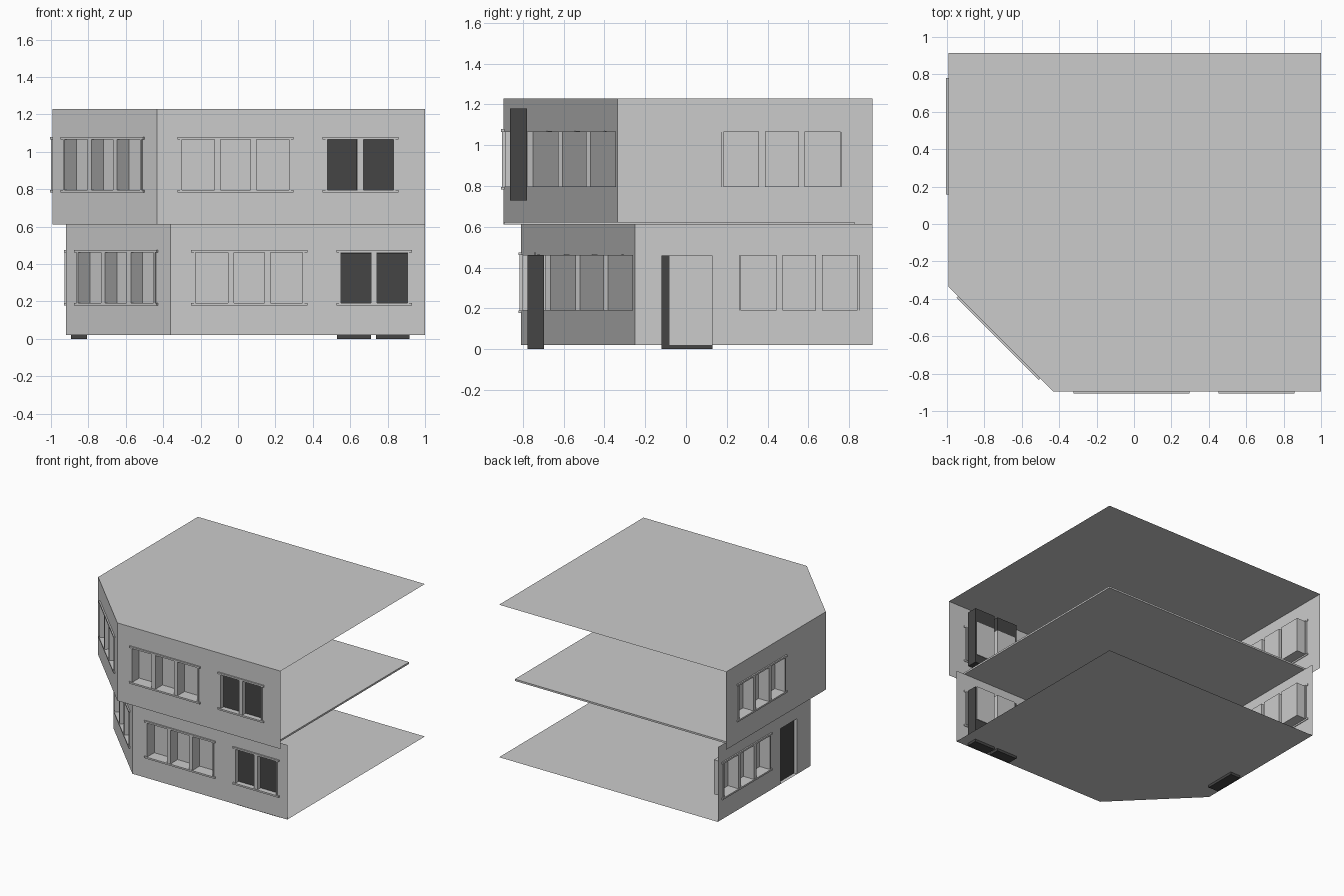
import bpy, bmesh
from mathutils import Vector

if "Cube" in bpy.data.objects:
    bpy.data.objects.remove(bpy.data.objects["Cube"])

DARK = bpy.data.materials.new("dark")
DARK.diffuse_color = (0.06, 0.06, 0.06, 1)
DARK.use_nodes = True
DARK.node_tree.nodes["Principled BSDF"].inputs["Base Color"].default_value = DARK.diffuse_color
UP = Vector((0, 0, 1))


def finish(bm, name, mat=None):
    bmesh.ops.remove_doubles(bm, verts=bm.verts, dist=1e-5)
    me = bpy.data.meshes.new(name)
    bm.to_mesh(me)
    bm.free()
    ob = bpy.data.objects.new(name, me)
    bpy.context.collection.objects.link(ob)
    if mat:
        me.materials.append(mat)
    return ob


def quad(bm, pts):
    return bm.faces.new([bm.verts.new(p) for p in pts])


def plate(name, outline, z, thick=0):
    bm = bmesh.new()
    f = quad(bm, [(x, y, z) for x, y in outline])
    if thick:
        r = bmesh.ops.extrude_face_region(bm, geom=[f])
        vs = [g for g in r["geom"] if isinstance(g, bmesh.types.BMVert)]
        bmesh.ops.translate(bm, verts=vs, vec=(0, 0, thick))
        bmesh.ops.recalc_face_normals(bm, faces=bm.faces)
    return finish(bm, name)


class Wall:
    """Flat wall in local coordinates: s along, d inward, z up."""

    def __init__(self, name, a, b, z0, z1):
        self.name, self.z0, self.z1 = name, z0, z1
        self.o = Vector((*a, 0))
        v = Vector((*b, 0)) - self.o
        self.len, self.u = v.length, v.normalized()
        self.n = self.u.cross(UP)
        self.holes = []

    def p(self, s, d, z):
        return self.o + self.u * s - self.n * d + UP * z

    def box(self, bm, s0, s1, d0, d1, z0, z1):
        vs = [bm.verts.new(self.p(s, d, z)) for z in (z0, z1)
              for s, d in ((s0, d0), (s1, d0), (s1, d1), (s0, d1))]
        for i in ((3, 2, 1, 0), (4, 5, 6, 7), (0, 1, 5, 4), (1, 2, 6, 5), (2, 3, 7, 6), (3, 0, 4, 7)):
            bm.faces.new([vs[k] for k in i])

    def window(self, c, panes, pitch, zb, depth):
        half = panes * pitch / 2
        bm = bmesh.new()
        # sill and header bars
        for z in (0.18, 0.463):
            self.box(bm, c - half - 0.02, c + half + 0.02, -0.011, 0.005, z + zb - 0.002, z + zb + 0.011)
        # side jambs and mullions
        for i in range(panes + 1):
            s = c - half + i * pitch
            w = 0.005 if i in (0, panes) else 0.016
            self.box(bm, s - w, s + w, -0.007, 0.012, zb + 0.19, zb + 0.465)
        finish(bm, self.name + "_window_frame")
        for i in range(panes):
            s = c - half + i * pitch
            self.holes.append((s + (0.004 if i == 0 else 0.014),
                               s + pitch - (0.004 if i == panes - 1 else 0.014),
                               zb + 0.19, zb + 0.463, depth))

    def build(self):
        bm = bmesh.new()
        ss = sorted({0, self.len, *[h[0] for h in self.holes], *[h[1] for h in self.holes]})
        zs = sorted({self.z0, self.z1, *[h[2] for h in self.holes], *[h[3] for h in self.holes]})
        p = self.p
        # wall skin around the openings
        for a, b in zip(ss, ss[1:]):
            for e, f in zip(zs, zs[1:]):
                m, k = (a + b) / 2, (e + f) / 2
                if any(h[0] < m < h[1] and h[2] < k < h[3] for h in self.holes):
                    continue
                quad(bm, [p(a, 0, e), p(b, 0, e), p(b, 0, f), p(a, 0, f)])
        # recessed pockets
        for a, b, e, f, d in self.holes:
            quad(bm, [p(a, 0, e), p(a, d, e), p(a, d, f), p(a, 0, f)])
            quad(bm, [p(b, 0, f), p(b, d, f), p(b, d, e), p(b, 0, e)])
            quad(bm, [p(a, 0, e), p(b, 0, e), p(b, d, e), p(a, d, e)])
            quad(bm, [p(a, d, f), p(b, d, f), p(b, 0, f), p(a, 0, f)])
            quad(bm, [p(a, d, e), p(b, d, e), p(b, d, f), p(a, d, f)])
        finish(bm, self.name)


def outline(dx, dy, right, back, inset=0.0):
    return [(-0.92 + dx + inset, back), (-0.92 + dx + inset, -0.25 + dy),
            (-0.36 + dx, -0.81 + dy + inset), (right, -0.81 + dy + inset), (right, back)]


def storey(name, dx, dy, zb, z0, z1, box_z):
    pts = outline(dx, dy, 1.0, 0.915)
    left, corner, front = [Wall(f"{name}_{n}_wall", pts[i], pts[i + 1], z0, z1)
                           for i, n in enumerate(("left", "corner", "front"))]
    left.window(0.915 - (0.555 + dy), 3, 0.194, zb, 0.085)
    corner.window((0.272) * 2 ** 0.5, 3, 0.194, zb, 0.085)
    front.window(0.42, 3, 0.194, zb, 0.085)
    front.window(1.088, 2, 0.182, zb, 0.12)
    # dark casings behind the double window
    for x in (0.53, 0.738):
        bm = bmesh.new()
        front.box(bm, x + 0.36, x + 0.54, 0.033, 0.115, *box_z)
        finish(bm, name + "_window_casing", DARK)
    # entrance on the left side
    if name == "lower":
        left.holes.append((0.785, 0.995, 0.02, 0.46, 0.12))
        bm = bmesh.new()
        left.box(bm, 0.785, 1.035, 0.027, 0.113, 0.0, 0.46)
        finish(bm, "door_casing", DARK)
    for w in (left, corner, front):
        w.build()


storey("lower", 0, 0, 0, 0.02, 0.612, (0.0, 0.46))
storey("upper", -0.073, -0.085, 0.605, 0.612, 1.23, (0.73, 1.18))

# floors and roof
plate("ground_floor", outline(0, 0, 1.0, 0.915), 0.02)
plate("middle_slab", outline(-0.073, -0.085, 0.925, 0.825, 0.002), 0.611, 0.014)
plate("roof", outline(-0.073, -0.085, 1.0, 0.915), 1.23)
